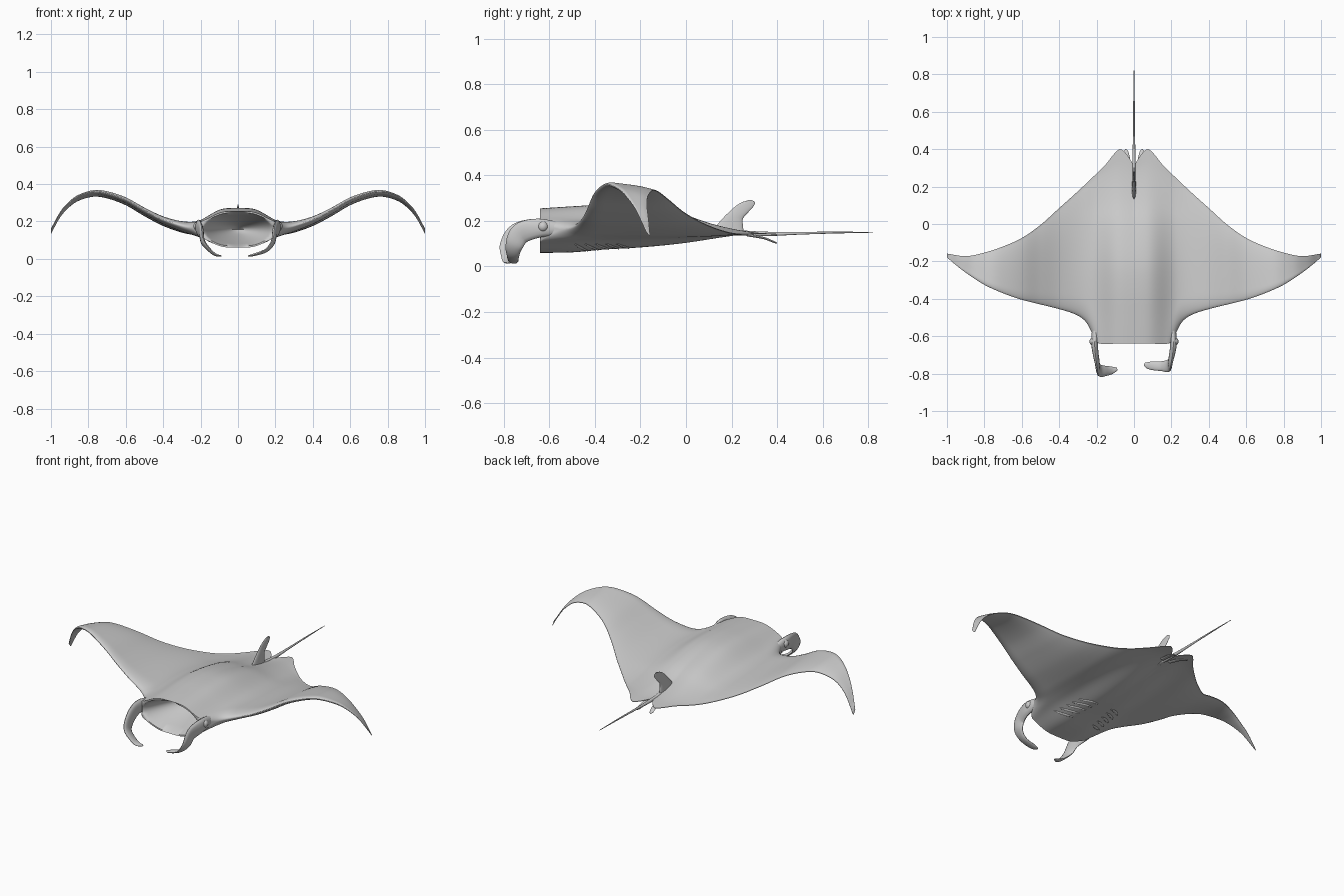
import bpy, bmesh, math
from mathutils import Vector

if "Cube" in bpy.data.objects:
    bpy.data.objects.remove(bpy.data.objects["Cube"])


def curve(pts):
    """Smooth interpolation through (x, y) points."""
    n = len(pts)
    m = []
    for i in range(n):
        a, b = pts[max(i - 1, 0)], pts[min(i + 1, n - 1)]
        m.append((b[1] - a[1]) / (b[0] - a[0]))

    def f(x):
        x = min(max(x, pts[0][0]), pts[-1][0])
        i = 0
        while i < n - 2 and x > pts[i + 1][0]:
            i += 1
        (x0, y0), (x1, y1) = pts[i], pts[i + 1]
        d = x1 - x0
        t = (x - x0) / d
        return ((2*t**3 - 3*t*t + 1) * y0 + (t**3 - 2*t*t + t) * d * m[i]
                + (3*t*t - 2*t**3) * y1 + (t**3 - t*t) * d * m[i + 1])
    return f


def smooth(a, b, x):
    t = min(max((x - a) / (b - a), 0), 1)
    return t * t * (3 - 2 * t)


def loft(name, rings, angle=50):
    """Skin a list of closed rings and cap the ends."""
    bm = bmesh.new()
    vs = [[bm.verts.new(p) for p in r] for r in rings]
    n = len(vs[0])
    for a, b in zip(vs, vs[1:]):
        for i in range(n):
            j = (i + 1) % n
            bm.faces.new((a[i], a[j], b[j], b[i]))
    bm.faces.new(vs[0])
    bm.faces.new(vs[-1])
    bmesh.ops.remove_doubles(bm, verts=bm.verts, dist=0.0002)
    bmesh.ops.recalc_face_normals(bm, faces=bm.faces)
    me = bpy.data.meshes.new(name)
    bm.to_mesh(me)
    bm.free()
    ob = bpy.data.objects.new(name, me)
    bpy.context.collection.objects.link(ob)
    bpy.ops.object.select_all(action='DESELECT')
    ob.select_set(True)
    bpy.context.view_layer.objects.active = ob
    bpy.ops.object.shade_smooth_by_angle(angle=math.radians(angle))
    return ob


def ribbon(name, pts, steps=24, sides=14):
    """Flattened tube; each point is (centre, width direction, half width, half thickness)."""
    k = len(pts) - 1

    def chan(get):
        return curve([(i / k, get(p)) for i, p in enumerate(pts)])
    c = [chan(lambda p, a=a: p[0][a]) for a in range(3)]
    w = [chan(lambda p, a=a: p[1][a]) for a in range(3)]
    hw, ht = chan(lambda p: p[2]), chan(lambda p: p[3])
    pos = lambda t: Vector([f(t) for f in c])
    rings = []
    for i in range(steps + 1):
        t = i / steps
        tan = (pos(min(t + .01, 1)) - pos(max(t - .01, 0))).normalized()
        wd = Vector([f(t) for f in w])
        wd = (wd - tan * wd.dot(tan)).normalized()
        nd = tan.cross(wd)
        rings.append([pos(t) + wd * hw(t) * math.cos(q) + nd * ht(t) * math.sin(q)
                      for q in (2 * math.pi * j / sides for j in range(sides))])
    return loft(name, rings)


# Outline and height curves of the body and wings
lead = curve([(0, -.64), (.1, -.64), (.18, -.64), (.205, -.625), (.23, -.57), (.26, -.52), (.31, -.485),
              (.4, -.455), (.6, -.405), (.7, -.37), (.8, -.325), (.9, -.26), (.96, -.213), (1, -.178)])
trail = curve([(0, .31), (.03, .36), (.07, .4), (.1, .382), (.15, .32), (.2, .27), (.3, .175),
               (.4, .085), (.5, -.005), (.6, -.075), (.7, -.12), (.8, -.153), (.9, -.172), (1, -.158)])
wing_z = curve([(0, .155), (.2, .155), (.25, .165), (.3, .178), (.4, .21), (.5, .26), (.6, .317),
                (.7, .352), (.77, .36), (.85, .338), (.9, .305), (.95, .25), (1, .16)])
wing_h = curve([(0, .01), (.25, .017), (.5, .016), (.8, .01), (1, .004)])
top = curve([(-.64, .255), (-.5, .264), (-.35, .272), (-.2, .268), (0, .232), (.1, .2),
             (.2, .175), (.31, .153), (.4, .146)])
bot = curve([(-.64, .06), (-.5, .062), (-.35, .075), (-.2, .082), (0, .097), (.1, .11),
             (.2, .125), (.31, .14), (.4, .138)])


def skin(x, t):
    """Return y, middle z and half thickness at span x, chord fraction t."""
    x = abs(x)
    y = lead(x) + (trail(x) - lead(x)) * t
    s = smooth(.08, .38, x)
    mid = (top(y) + bot(y)) / 2 * (1 - s) + (wing_z(x) - .025 * t) * s
    h = (top(y) - bot(y)) / 2 / (1 + (x / .175) ** 4) + wing_h(x) * smooth(.1, .3, x)
    nose = math.sqrt(1 - (1 - min(t / .15, 1)) ** 2)
    b = smooth(.185, .25, x)
    h *= (1 - b + b * nose) * (1 - t ** 5)
    return y, mid, max(h, .0015)


# Body with wings and a hollow mouth
N, C, M = 160, 34, 14
rings = []
for i in range(N + 1):
    x = -1 + 2 * i / N
    ts = [(1 - math.cos(math.pi * j / C)) / 2 for j in range(C + 1)]
    sk = [skin(x, t) for t in ts]
    ring = [(x, y, m + h) for y, m, h in reversed(sk)]
    y, m, h = sk[0]
    lip = max(h - .009, h * .6)
    for j in range(M + 1):
        z = lip * (1 - 2 * j / M)
        r = math.hypot(x / .185, z / .092)
        ring.append((x, y + .32 * max(0, 1 - r ** 1.4), m + z))
    ring += [(x, y, m - h) for y, m, h in sk]
    rings.append(ring)
loft("body_and_wings", rings, 60)

# Curled horn fins beside the mouth; the two sides differ slightly
for side, name, tip, dy in ((1, "right", .055, 0), (-1, "left", .09, -.025)):
    path = [((.205, -.56, .165), (0, 0, 1), .03, .02),
            ((.21, -.65, .168), (0, -.1, 1), .042, .018),
            ((.197, -.725 + dy * .5, .145), (0, -.6, .8), .046, .013),
            ((.187, -.755 + dy, .09), (0, -1, .45), .038, .011),
            ((.15, -.76 + dy, .045), (0, -1, .2), .027, .009),
            ((tip + .03, -.757 + dy, .022), (0, -1, 0), .021, .007),
            ((tip, -.75 + dy, .016), (0, -1, 0), .008, .003)]
    ribbon(name + "_horn_fin", [((side * p[0], p[1], p[2]), w, a, b) for p, w, a, b in path], 36)

for side, name in ((1, "right"), (-1, "left")):
    # Eye
    bpy.ops.mesh.primitive_uv_sphere_add(segments=20, ring_count=12, radius=.024,
                                         location=(side * .214, -.628, .175))
    bpy.context.object.name = name + "_eye"
    bpy.ops.object.shade_smooth()
    # Small pelvic fin beside the tail
    ribbon(name + "_pelvic_fin", [((side * .025, .27, .138), (1, 0, 0), .012, .006),
                                  ((side * .034, .34, .125), (1, 0, 0), .014, .005),
                                  ((side * .042, .385, .108), (1, 0, 0), .012, .004),
                                  ((side * .044, .4, .102), (1, 0, 0), .004, .002)], 14)
    # Gill ridges under the front of the body
    for g in range(5):
        pts = []
        for k in range(4):
            x = .07 + .03 * k - .006 * g
            t = .2 + .045 * g - .012 * k
            y, m, h = skin(x, t)
            pts.append(((side * x, y, m - h), (0, 1, 0), .008 if k in (1, 2) else .003, .004))
        ribbon(name + "_gill_ridge", pts, 10, 8)

# Dorsal fin, swept back
front = curve([(.14, .11), (.18, .135), (.21, .16), (.24, .19), (.265, .218), (.282, .245), (.291, .275)])
back = curve([(.14, .255), (.18, .25), (.21, .25), (.24, .275), (.265, .297), (.282, .303), (.291, .29)])
rings = []
for i in range(21):
    z = .14 + .151 * i / 20
    a, b = front(z), back(z)
    th = .013 * (1 - .75 * i / 20)
    rings.append([(th * math.sin(q), (a + b) / 2 + (b - a) / 2 * math.cos(q), z)
                  for q in (2 * math.pi * j / 20 for j in range(20))])
loft("dorsal_fin", rings)

# Whip tail
ribbon("tail", [((0, .2, .15), (1, 0, 0), .012, .012),
                ((0, .34, .143), (1, 0, 0), .009, .01),
                ((0, .5, .146), (1, 0, 0), .005, .006),
                ((0, .66, .149), (1, 0, 0), .004, .004),
                ((0, .82, .15), (1, 0, 0), .0015, .0015)], 30, 12)
